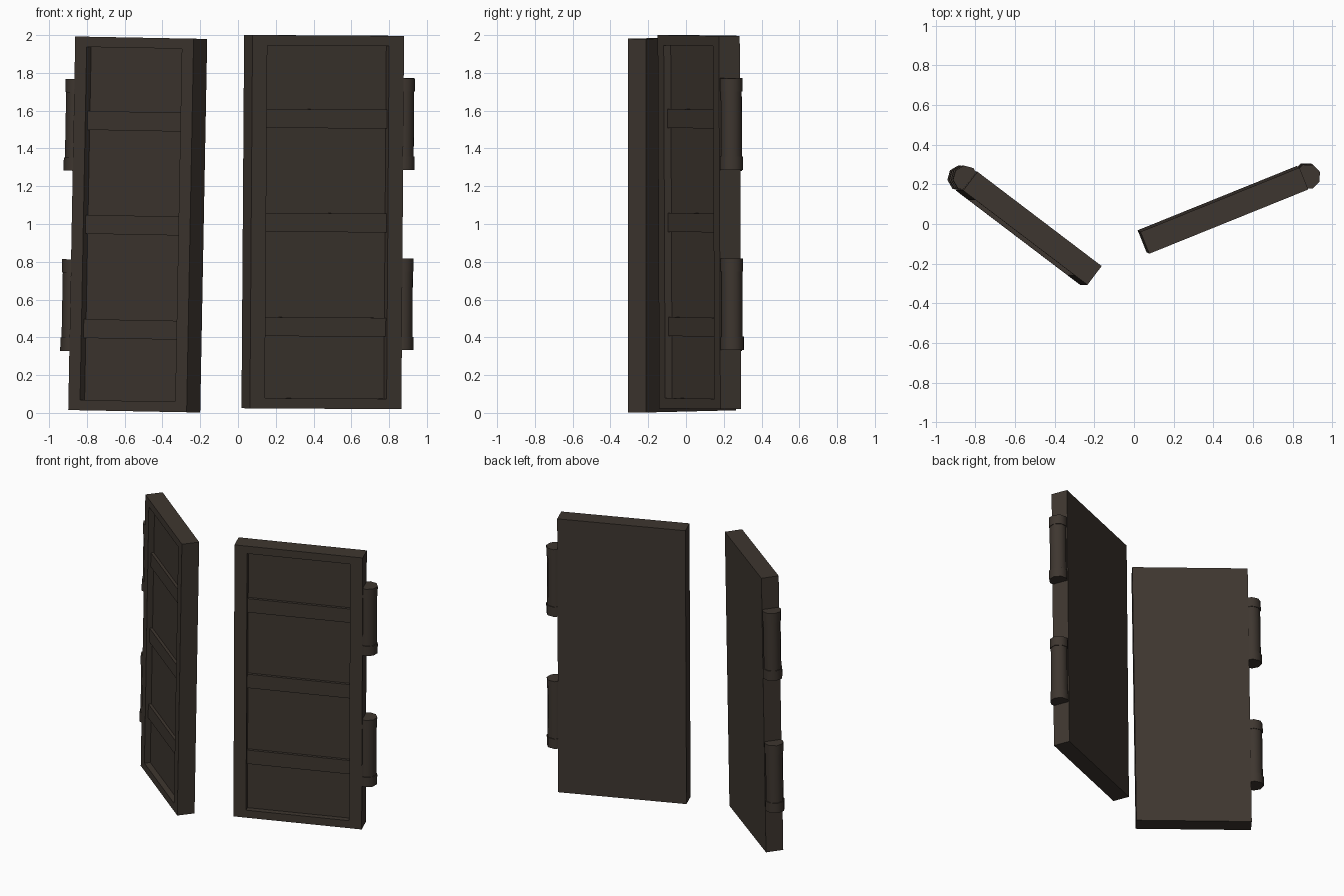
import bpy, bmesh, math
from mathutils import Matrix, Vector

if "Cube" in bpy.data.objects:
    bpy.data.objects.remove(bpy.data.objects["Cube"])

wood = bpy.data.materials.new("dark brown")
wood.diffuse_color = (0.048, 0.037, 0.029, 1)
wood.use_nodes = True
wood.node_tree.nodes["Principled BSDF"].inputs["Base Color"].default_value = wood.diffuse_color

T = 0.119      # door thickness
DEPTH = 0.04   # recess depth


def finish(bm, name, mat, smooth=False):
    bmesh.ops.recalc_face_normals(bm, faces=bm.faces)
    me = bpy.data.meshes.new(name)
    if smooth:  # round barrel sides, flat caps
        for f in bm.faces:
            f.smooth = abs(f.normal.z) < 0.5
        for e in bm.edges:
            e.smooth = all(f.smooth for f in e.link_faces)
    bm.to_mesh(me)
    bm.free()
    me.materials.append(wood)
    ob = bpy.data.objects.new(name, me)
    ob.matrix_world = mat
    bpy.context.collection.objects.link(ob)


def box(bm, x0, x1, y0, y1, z0, z1):
    m = Matrix.Translation(((x0 + x1) / 2, (y0 + y1) / 2, (z0 + z1) / 2))
    m = m @ Matrix.Diagonal((x1 - x0, y1 - y0, z1 - z0, 1))
    return bmesh.ops.create_cube(bm, size=1, matrix=m)["verts"]


def tube(bm, x, r, z0, z1):
    bmesh.ops.create_cone(bm, cap_ends=True, segments=8, radius1=r, radius2=r,
                          depth=z1 - z0,
                          matrix=Matrix.Translation((x, T / 2, (z0 + z1) / 2)))


def door(side, w, h, angle, up, corner, corner_x, hinge_side):
    # local frame: x along the door, y towards its back, z up (slightly leaning)
    z = Vector(up).normalized()
    x = Vector((math.cos(angle), math.sin(angle), 0))
    x = (x - z * x.dot(z)).normalized()
    y = z.cross(x)
    rot = Matrix((x, y, z)).transposed()
    origin = Vector(corner) - rot @ Vector((corner_x * w / 2, 0, h))
    mat = Matrix.Translation(origin) @ rot.to_4x4()

    # leaf with recessed front
    bm = bmesh.new()
    box(bm, -w / 2, w / 2, 0, T, 0, h)
    bm.normal_update()
    front = min(bm.faces, key=lambda f: f.calc_center_median().y)
    bmesh.ops.inset_individual(bm, faces=[front], thickness=0.077)
    mx = 0.098 * w
    for v in front.verts:
        v.co.x = math.copysign(w / 2 - mx, v.co.x)
    ext = bmesh.ops.extrude_discrete_faces(bm, faces=[front])["faces"]
    bmesh.ops.translate(bm, verts=ext[0].verts[:], vec=(0, DEPTH, 0))
    finish(bm, side + "_door_leaf", mat)

    # three cross bars, set half way into the recess
    bm = bmesh.new()
    for zc in (0.433, 0.985, 1.535):
        box(bm, -w / 2 + mx, w / 2 - mx, DEPTH / 2, DEPTH + 0.01, zc - 0.05, zc + 0.05)
    finish(bm, side + "_cross_bars", mat)

    # two hinge barrels with collars
    hx = hinge_side * (w / 2 + 0.024)
    bm = bmesh.new()
    for z0 in (0.313, 1.267):
        z1 = z0 + 0.485
        tube(bm, hx, 0.06, z0 + 0.01, z1 - 0.01)
        tube(bm, hx, 0.066, z0, z0 + 0.07)
        tube(bm, hx, 0.0645, z1 - 0.07, z1)
    finish(bm, side + "_hinges", mat, smooth=True)


door("right", 0.865, 1.976, math.radians(22), (0.014, -0.008, 1.976),
     (0.077, -0.150, 2.0), -1, 1)
door("left", 0.787, 1.978, math.radians(-37.2), (0.037, 0.0, 1.978),
     (-0.235, -0.307, 1.981), 1, -1)
